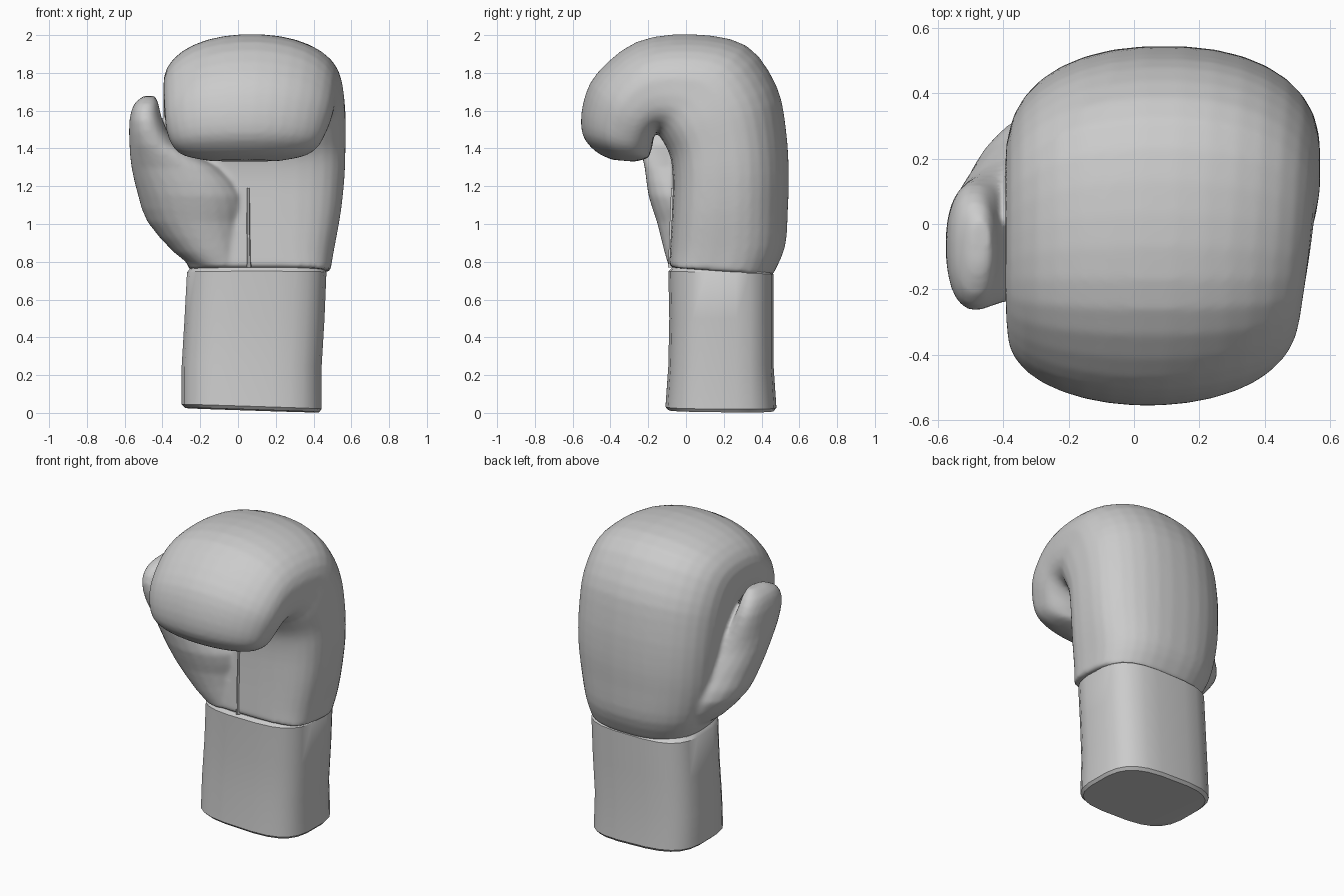
import bpy, bmesh
from math import cos, sin, pi


def sgnpow(v, p):
    return (1 if v >= 0 else -1) * abs(v) ** p


def refine(rows, n):
    """Smoothly interpolate between sections (Catmull-Rom)."""
    out = []
    for i in range(len(rows) - 1):
        p = [rows[max(i - 1, 0)], rows[i], rows[i + 1], rows[min(i + 2, len(rows) - 1)]]
        for k in range(n):
            t = k / n
            out.append([b + 0.5 * t * (c - a + t * (2 * a - 5 * b + 4 * c - d + t * (3 * (b - c) + d - a)))
                        for a, b, c, d in zip(*p)])
    return out + [rows[-1]]


def loft(name, sections, segs=20, steps=1, inner=1.0):
    """Skin rounded-box rings; a ring is (x0, x1, outer y, z, inner y, z, squareness)."""
    bm = bmesh.new()
    rings = []
    for x0, x1, oy, oz, iy, iz, power in refine(sections, steps):
        ring = []
        for k in range(segs):
            a = 2 * pi * (k + 0.5) / segs
            p = power * (inner if sin(a) < 0 else 1)
            u, v = sgnpow(cos(a), 2 / p), sgnpow(sin(a), 2 / p)
            t = (1 + v) / 2
            ring.append(bm.verts.new(((x0 + x1) / 2 + u * (x1 - x0) / 2,
                                      iy + (oy - iy) * t, iz + (oz - iz) * t)))
        rings.append(ring)
    for a, b in zip(rings, rings[1:]):
        for k in range(segs):
            j = (k + 1) % segs
            bm.faces.new((a[k], a[j], b[j], b[k]))
    bm.faces.new(rings[0][::-1])
    bm.faces.new(rings[-1])
    bmesh.ops.recalc_face_normals(bm, faces=bm.faces)
    me = bpy.data.meshes.new(name)
    bm.to_mesh(me)
    bm.free()
    ob = bpy.data.objects.new(name, me)
    bpy.context.collection.objects.link(ob)
    return ob


def activate(*obs):
    bpy.ops.object.select_all(action='DESELECT')
    for o in obs:
        o.select_set(True)
    bpy.context.view_layer.objects.active = obs[0]


# padded hand: rings run up the back, over the knuckles and curl into the fist
hand = loft("padded_hand", [
    (-0.25, 0.49, 0.46, 0.73, -0.09, 0.77, 2.5),
    (-0.31, 0.51, 0.525, 0.88, -0.085, 0.86, 2.4),
    (-0.36, 0.545, 0.54, 1.08, -0.075, 1.05, 2.3),
    (-0.38, 0.565, 0.545, 1.27, -0.07, 1.24, 2.25),
    (-0.39, 0.57, 0.53, 1.50, -0.085, 1.36, 2.2),
    (-0.395, 0.57, 0.48, 1.73, -0.13, 1.45, 2.2),
    (-0.395, 0.555, 0.32, 1.945, -0.155, 1.48, 2.2),
    (-0.395, 0.54, 0.03, 2.005, -0.165, 1.48, 2.15),
    (-0.395, 0.52, -0.26, 1.965, -0.17, 1.46, 2.1),
    (-0.39, 0.50, -0.47, 1.80, -0.175, 1.43, 2.0),
    (-0.38, 0.47, -0.545, 1.64, -0.18, 1.40, 2.0),
    (-0.35, 0.43, -0.55, 1.48, -0.19, 1.375, 2.0),
    (-0.29, 0.36, -0.48, 1.385, -0.20, 1.35, 2.0),
    (-0.15, 0.22, -0.39, 1.34, -0.27, 1.33, 2.0),
], 32, 3, 1.5)

# thumb with its palm mound
thumb = loft("thumb", [
    (-0.23, 0.05, 0.34, 0.77, -0.09, 0.77, 2.3),
    (-0.34, 0.05, 0.37, 0.85, -0.115, 0.85, 2.2),
    (-0.48, 0.05, 0.36, 1.01, -0.155, 1.01, 2.1),
    (-0.53, 0.04, 0.29, 1.15, -0.20, 1.15, 2.1),
    (-0.565, -0.10, 0.20, 1.30, -0.22, 1.30, 2.2),
    (-0.575, -0.32, 0.15, 1.42, -0.25, 1.42, 2.2),
    (-0.575, -0.40, 0.12, 1.55, -0.265, 1.55, 2.3),
    (-0.55, -0.42, 0.07, 1.635, -0.22, 1.635, 2.3),
    (-0.50, -0.44, 0.01, 1.68, -0.13, 1.675, 2.3),
], 24, 2)

# blend hand and thumb into one soft skin
activate(hand, thumb)
bpy.ops.object.join()
hand.name = "padded_hand"
rm = hand.modifiers.new("blend", 'REMESH')
rm.mode = 'VOXEL'
rm.voxel_size = 0.013
sm = hand.modifiers.new("soften", 'SMOOTH')
sm.factor = 0.5
sm.iterations = 8
for m in ("blend", "soften"):
    bpy.ops.object.modifier_apply(modifier=m)
bpy.ops.object.shade_smooth()

# wrist cuff with a slightly flared, slanted lower edge
cuff = loft("wrist_cuff", [
    (-0.28, 0.43, 0.465, 0.012, -0.095, 0.018, 3.2),
    (-0.30, 0.445, 0.48, 0.03, -0.11, 0.035, 3.2),
    (-0.30, 0.445, 0.465, 0.25, -0.095, 0.25, 3.2),
    (-0.285, 0.46, 0.465, 0.50, -0.09, 0.50, 3.2),
    (-0.272, 0.47, 0.465, 0.735, -0.095, 0.75, 3.2),
    (-0.255, 0.455, 0.44, 0.755, -0.075, 0.77, 3.2),
], 24)
for v in cuff.data.vertices:
    if v.co.z < 0.1:
        v.co.z += 0.012 * (0.07 - v.co.x) / 0.37
    v.co.z = max(v.co.z, 0.0)
activate(cuff)
bpy.ops.object.shade_smooth_by_angle(angle=0.7)

# stitched palm seam beside the thumb mound
seam = loft("palm_seam", [
    (0.045, 0.072, -0.06, 0.77, -0.096, 0.77, 2),
    (0.045, 0.064, -0.05, 1.00, -0.088, 1.00, 2),
    (0.047, 0.062, -0.05, 1.19, -0.08, 1.19, 2),
], 8)
activate(seam)
bpy.ops.object.shade_smooth_by_angle(angle=0.7)
